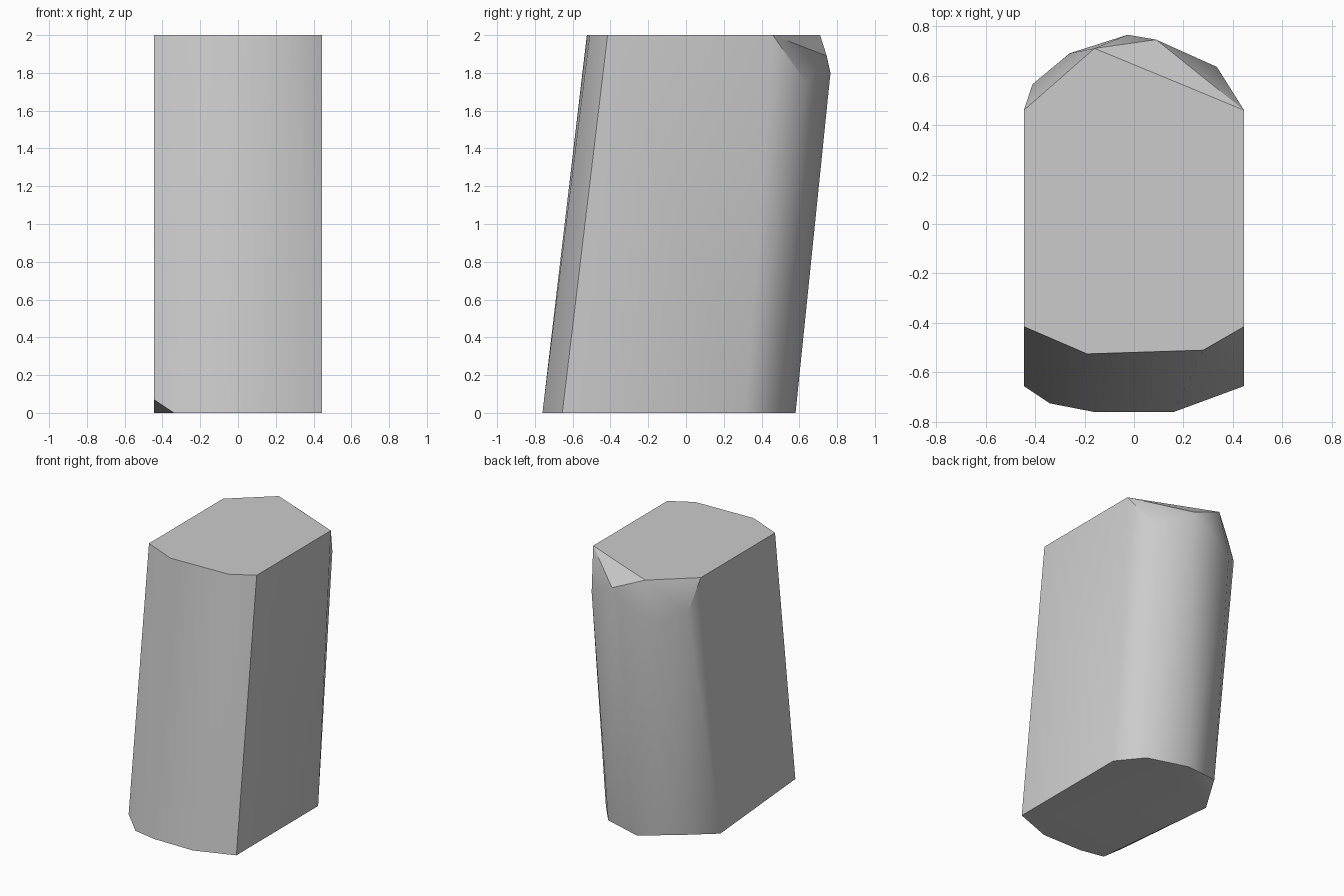
import bpy, bmesh, math

cube = bpy.data.objects.get("Cube")
if cube:
    bpy.data.objects.remove(cube, do_unlink=True)

stone = bpy.data.materials.new("plain grey")
stone.use_nodes = True
grey = (0.6, 0.6, 0.6, 1)
stone.diffuse_color = grey
stone.node_tree.nodes["Principled BSDF"].inputs["Base Color"].default_value = grey

HALF = 0.445   # half width between the flat sides
TOP = 2.0

# Corners of the flat top
top_rim = [(x, y, TOP) for x, y in (
    (-HALF, -0.415), (-0.19, -0.525), (0.28, -0.51), (HALF, -0.415),
    (HALF, 0.46), (-0.16, 0.71), (-HALF, 0.46))]

# Chipped shoulder below the top, around the rounded back
shoulder = [(0.335, 0.635, 1.75), (0.09, 0.745, 1.89), (-0.025, 0.765, 1.80),
            (-0.26, 0.69, 1.70), (-0.41, 0.565, 1.77)]

# Corners of the base
base_rim = [(x, y, 0) for x, y in (
    (-0.34, -0.725), (-0.16, -0.76), (0.16, -0.76), (HALF, -0.655),
    (HALF, 0.31), (0.30, 0.49), (0.0, 0.58), (-HALF, 0.23))]

# Raised corners of the two chips under the base
base_chips = [(-HALF, -0.655, 0.07), (-0.30, 0.49, 0.05)]

# Leaning block: the hull around all corners, with flat areas merged
bm = bmesh.new()
for corner in top_rim + shoulder + base_rim + base_chips:
    bm.verts.new(corner)
bmesh.ops.convex_hull(bm, input=bm.verts[:])
bmesh.ops.dissolve_limit(bm, angle_limit=math.radians(0.5),
                         verts=bm.verts[:], edges=bm.edges[:])
bmesh.ops.recalc_face_normals(bm, faces=bm.faces[:])

mesh = bpy.data.meshes.new("leaning_block")
bm.to_mesh(mesh)
bm.free()
mesh.materials.append(stone)
block = bpy.data.objects.new("leaning_block", mesh)
bpy.context.collection.objects.link(block)

# Soft shading on the rounded front and back, crisp on the cut edges
bpy.ops.object.select_all(action="DESELECT")
block.select_set(True)
bpy.context.view_layer.objects.active = block
bpy.ops.object.shade_smooth_by_angle(angle=math.radians(30))
